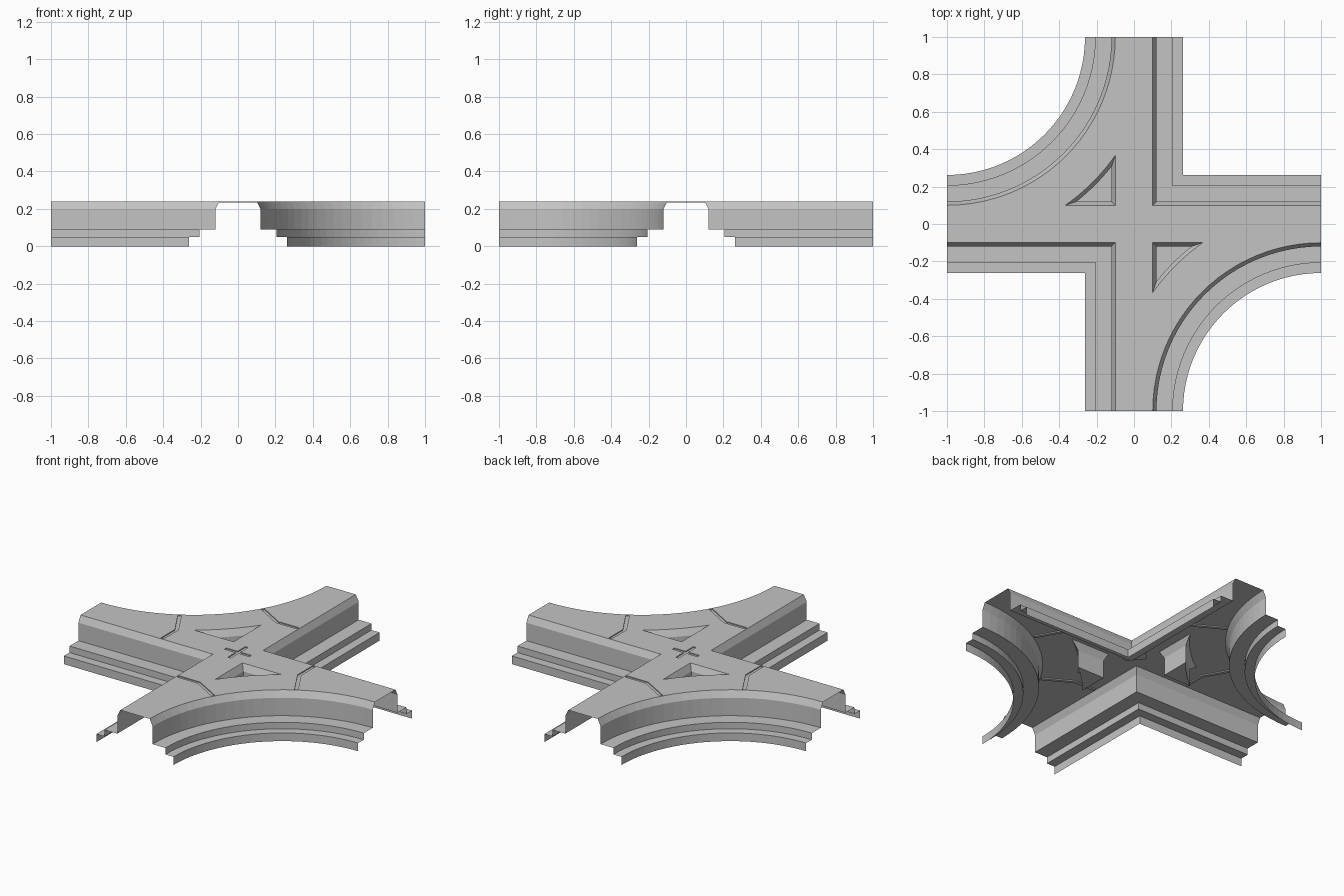
import bpy, bmesh
from math import sin, cos, asin, pi, sqrt, radians
from mathutils import Vector

cube = bpy.data.objects.get("Cube")
if cube:
    bpy.data.objects.remove(cube, do_unlink=True)

grey = bpy.data.materials.new("plain grey")
grey.use_nodes = True
grey.diffuse_color = (0.55, 0.55, 0.55, 1)
grey.node_tree.nodes["Principled BSDF"].inputs["Base Color"].default_value = grey.diffuse_color

TOP = 0.24        # deck height
EDGE = 0.1        # half width of a track
LEDGE = 0.09      # upper flange height
SEGMENTS = 24
GROOVE = 0.006    # groove depth

# Offset from the track axis and height, from the foot up to the deck
PROFILE = [(0.262, 0), (0.262, 0.05), (0.207, 0.05), (0.207, LEDGE),
           (0.12, LEDGE), (0.12, 0.2), (EDGE, TOP)]


def turn(points):
    """Half turn about the centre."""
    return [(-x, -y) for x, y in points]


def flip(points):
    """Mirror across the diagonal x = -y."""
    return [(-y, -x) for x, y in points]


def arc(radius, start, end, count):
    """Arc about the back right corner of the square."""
    angles = [start + (end - start) * i / count for i in range(count + 1)]
    return [(-1 + radius * sin(a), 1 - radius * cos(a)) for a in angles]


def square_corner(d):
    return [(d, 1), (d, d), (1, d)]


def round_corner(d):
    return arc(1 - d, 0, pi / 2, SEGMENTS)


def pit_outline(d):
    """Three-sided gap between the straight tracks and the curved one."""
    a = asin(2 * sqrt(d) / (1 + d))
    return arc(1 + d, a, pi / 2 - a, 10) + [(-d, d)]


def finish(name, bm):
    """Turn the faces outward and make the object."""
    bmesh.ops.remove_doubles(bm, verts=bm.verts[:], dist=0.0001)
    bmesh.ops.recalc_face_normals(bm, faces=bm.faces[:])
    if sum(f.normal.z * f.calc_area() for f in bm.faces) < 0:
        bmesh.ops.reverse_faces(bm, faces=bm.faces[:])
    mesh = bpy.data.meshes.new(name)
    bm.to_mesh(mesh)
    bm.free()
    mesh.materials.append(grey)
    obj = bpy.data.objects.new(name, mesh)
    bpy.context.collection.objects.link(obj)


def loft(name, rings, closed=False):
    """Skin a list of (outline, height); closed lofts get a floor."""
    bm = bmesh.new()
    rows = [[bm.verts.new((x, y, z)) for x, y in outline] for outline, z in rings]
    for low, high in zip(rows, rows[1:]):
        n = len(low)
        for i in range(n if closed else n - 1):
            j = (i + 1) % n
            bm.faces.new((low[i], low[j], high[j], high[i]))
    if closed:
        floor = bm.faces.new(rows[-1])
        bmesh.ops.triangulate(bm, faces=[floor])
    finish(name, bm)


def band(path, width):
    """Outline of a mitred strip along a path."""
    path = [Vector(p) for p in path]
    left, right = [], []
    for i, p in enumerate(path):
        a = (p - path[max(i - 1, 0)]).normalized()
        b = (path[min(i + 1, len(path) - 1)] - p).normalized()
        t = (a + b).normalized()
        side = Vector((-t.y, t.x)) * width / 2
        left.append(tuple(p + side))
        right.append(tuple(p - side))
    return left + right[::-1]


# Stepped side walls: two square corners and two round ones
for name, corner, place in (
        ("back_left_wall", square_corner, list),
        ("front_right_wall", square_corner, turn),
        ("back_right_wall", round_corner, list),
        ("front_left_wall", round_corner, turn)):
    loft(name, [(place(corner(d)), z) for d, z in PROFILE])

# Sunken pits beside the crossing
pit_steps = [(EDGE, TOP), (0.12, 0.2), (0.12, LEDGE)]
for name, place in (("back_right_pit", list), ("front_left_pit", turn)):
    loft(name, [(place(pit_outline(d)), z) for d, z in pit_steps], closed=True)

# Shallow grooves: bent joints across each arm and a cross in the middle
inner = arc(1.098, radians(30), radians(30), 1)[0]
outer = arc(0.908, radians(30), radians(30), 1)[0]
joint = band([(inner[0], -0.092), inner, outer], 0.02)
w, r = 0.01, 0.085
quarter = [(r, -w), (r, w), (w, w)]
cross = []
for k in range(4):
    cross += quarter
    quarter = [(-y, x) for x, y in quarter]
grooves = {"right_joint": joint, "left_joint": turn(joint),
           "back_joint": flip(joint), "front_joint": turn(flip(joint)),
           "centre_cross": cross}
for name, outline in grooves.items():
    loft(name, [(outline, TOP), (outline, TOP - GROOVE)], closed=True)

# Flat deck with openings for the pits and grooves
square, curve = square_corner(EDGE), round_corner(EDGE)
border = square + turn(curve) + turn(square) + curve
# Order the border round the arms: back left, front left, front right, back right
border = square + turn(curve)[::1] + turn(square) + curve
openings = [pit_outline(EDGE), turn(pit_outline(EDGE))] + list(grooves.values())


def ordered(chains):
    """Join open chains end to end, reversing where that is nearer."""
    result = list(chains[0])
    for chain in chains[1:]:
        end = Vector(result[-1])
        if (Vector(chain[0]) - end).length > (Vector(chain[-1]) - end).length:
            chain = chain[::-1]
        result += chain
    return result


border = ordered([square, turn(curve), turn(square), curve])
bm = bmesh.new()
for outline in [border] + openings:
    verts = [bm.verts.new((x, y, TOP)) for x, y in outline]
    for i, v in enumerate(verts):
        bm.edges.new((verts[i - 1], v))
bmesh.ops.triangle_fill(bm, edges=bm.edges[:], use_beauty=True, normal=(0, 0, 1))
for face in bm.faces:
    face.normal_update()
    if face.normal.z < 0:
        face.normal_flip()
finish("track_deck", bm)
